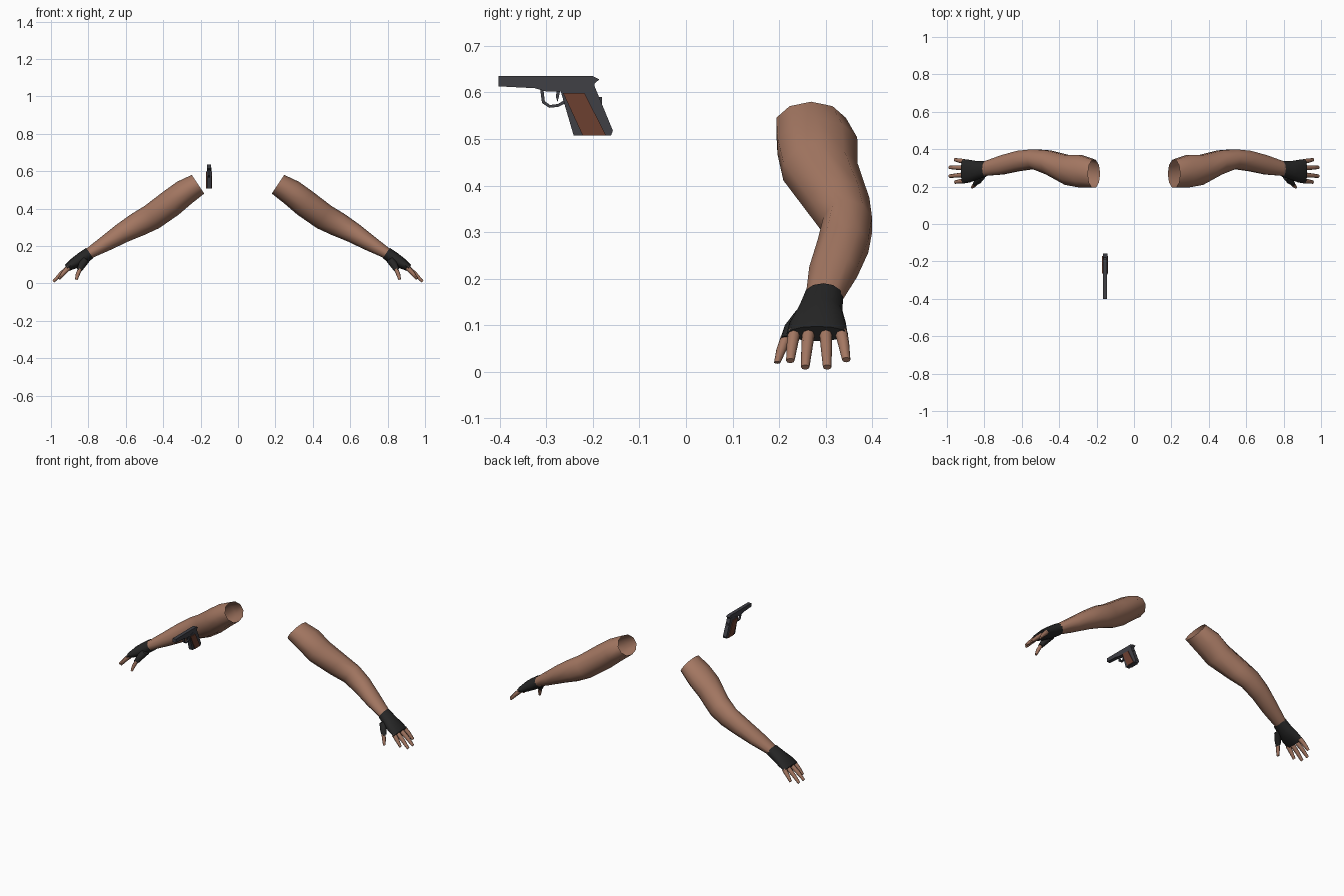
import bpy, bmesh, math
from mathutils import Vector


def material(name, rgb):
    m = bpy.data.materials.new(name)
    m.diffuse_color = (*rgb, 1)
    return m


SKIN = material("skin", (0.37, 0.185, 0.122))
GLOVE = material("black_glove", (0.019, 0.019, 0.019))
METAL = material("gun_metal", (0.05, 0.05, 0.06))
WOOD = material("brown_grip", (0.15, 0.05, 0.03))


def finish(name, bm, mat, mirror=False, smooth=0):
    bmesh.ops.recalc_face_normals(bm, faces=bm.faces)
    me = bpy.data.meshes.new(name)
    bm.to_mesh(me)
    bm.free()
    me.materials.append(mat)
    ob = bpy.data.objects.new(name, me)
    bpy.context.collection.objects.link(ob)
    if mirror:
        ob.modifiers.new("other_side", 'MIRROR')
    if smooth:
        bpy.ops.object.select_all(action='DESELECT')
        ob.select_set(True)
        bpy.context.view_layer.objects.active = ob
        bpy.ops.object.shade_smooth_by_angle(angle=math.radians(smooth))
    return ob


def loft(name, stations, up, sides, mat, start_cap=False, end_cap=False):
    """Join elliptical rings given as (x, z, y_front, y_back, half_thickness)."""
    up = Vector(up).normalized()
    bm = bmesh.new()
    rings = []
    for x, z, y0, y1, r in stations:
        c = Vector((x, (y0 + y1) / 2, z))
        w = (y1 - y0) / 2
        rings.append([bm.verts.new(c + up * r * math.cos(a) + Vector((0, w * math.sin(a), 0)))
                      for a in (2 * math.pi * i / sides for i in range(sides))])
    for a, b in zip(rings, rings[1:]):
        for i in range(sides):
            j = (i + 1) % sides
            bm.faces.new((a[i], a[j], b[j], b[i]))
    if start_cap:
        bm.faces.new(rings[0])
    if end_cap:
        bm.faces.new(rings[-1])
    return finish(name, bm, mat, mirror=True, smooth=50)


def plate(name, outline, x0, x1, mat):
    """Extrude a (y, z) outline across x."""
    bm = bmesh.new()
    f = bm.faces.new([bm.verts.new((x0, y, z)) for y, z in outline])
    out = bmesh.ops.extrude_face_region(bm, geom=[f])
    verts = [v for v in out["geom"] if isinstance(v, bmesh.types.BMVert)]
    bmesh.ops.translate(bm, verts=verts, vec=(x1 - x0, 0, 0))
    return finish(name, bm, mat)


ACROSS = (0.55, 0, 0.83)

# Bare arms, open at the shoulder
loft("arm", [
    (0.214, 0.530, 0.190, 0.347, 0.060),
    (0.287, 0.485, 0.192, 0.372, 0.070),
    (0.357, 0.430, 0.205, 0.372, 0.074),
    (0.460, 0.355, 0.262, 0.397, 0.071),
    (0.535, 0.315, 0.292, 0.402, 0.066),
    (0.617, 0.270, 0.280, 0.394, 0.055),
    (0.705, 0.215, 0.262, 0.370, 0.043),
    (0.805, 0.155, 0.255, 0.334, 0.028)], ACROSS, 10, SKIN)

# Fingerless gloves
loft("glove", [
    (0.793, 0.162, 0.252, 0.337, 0.034),
    (0.838, 0.131, 0.238, 0.336, 0.034),
    (0.878, 0.106, 0.222, 0.343, 0.029),
    (0.915, 0.082, 0.216, 0.347, 0.019)], ACROSS, 12, GLOVE, end_cap=True)
loft("glove_thumb", [
    (0.812, 0.130, 0.235, 0.285, 0.022),
    (0.833, 0.100, 0.212, 0.255, 0.020),
    (0.850, 0.070, 0.202, 0.230, 0.014)], (0.83, 0, 0.55), 8, GLOVE, True, True)

# Four fingers: base y, tip y, tip x, tip z
for i, (yb, yt, xt, zt) in enumerate([(0.333, 0.344, 0.958, 0.026), (0.300, 0.303, 0.987, 0.010),
                                      (0.263, 0.256, 0.987, 0.010), (0.232, 0.224, 0.957, 0.024)]):
    xm, ym, zm = (0.905 + xt) / 2, (yb + yt) / 2, (0.085 + zt) / 2 + 0.003
    loft(f"finger_{i + 1}", [
        (0.905, 0.085, yb - 0.014, yb + 0.014, 0.014),
        (xm, zm, ym - 0.012, ym + 0.012, 0.012),
        (xt, zt, yt - 0.009, yt + 0.009, 0.007)], (0.65, 0, 0.75), 8, SKIN, True, True)
loft("thumb", [
    (0.845, 0.078, 0.204, 0.229, 0.011),
    (0.857, 0.048, 0.194, 0.216, 0.011),
    (0.865, 0.020, 0.189, 0.203, 0.007)], (0.93, 0, 0.37), 8, SKIN, True, True)

# Pistol body: slide and grip frame
GX = -0.155
plate("slide", [(-0.402, 0.635), (-0.200, 0.635), (-0.186, 0.628), (-0.196, 0.619),
                (-0.200, 0.602), (-0.300, 0.602), (-0.325, 0.609), (-0.402, 0.613)],
      GX - 0.011, GX + 0.011, METAL)
plate("grip_frame", [(-0.270, 0.606), (-0.199, 0.620), (-0.157, 0.518), (-0.161, 0.507),
                     (-0.241, 0.507)], GX - 0.012, GX + 0.012, METAL)
plate("safety_tab", [(-0.192, 0.590), (-0.180, 0.590), (-0.180, 0.572), (-0.186, 0.572)],
      GX - 0.007, GX + 0.007, METAL)

# Grip panels on both sides
panel = [(-0.264, 0.599), (-0.218, 0.599), (-0.172, 0.508), (-0.222, 0.508)]
for side, s in (("left", -1), ("right", 1)):
    plate(f"grip_panel_{side}", panel, GX + s * 0.011, GX + s * 0.0165, WOOD)

# Trigger guard as a thin strip, and the trigger
outer = [(-0.313, 0.606), (-0.309, 0.577), (-0.294, 0.567), (-0.274, 0.569), (-0.256, 0.578)]
inner = [(-0.262, 0.583), (-0.275, 0.575), (-0.292, 0.573), (-0.303, 0.581), (-0.306, 0.606)]
plate("trigger_guard", outer + inner, GX - 0.006, GX + 0.006, METAL)
plate("trigger", [(-0.278, 0.604), (-0.270, 0.604), (-0.273, 0.590), (-0.276, 0.579),
                  (-0.279, 0.590)], GX - 0.004, GX + 0.004, METAL)
